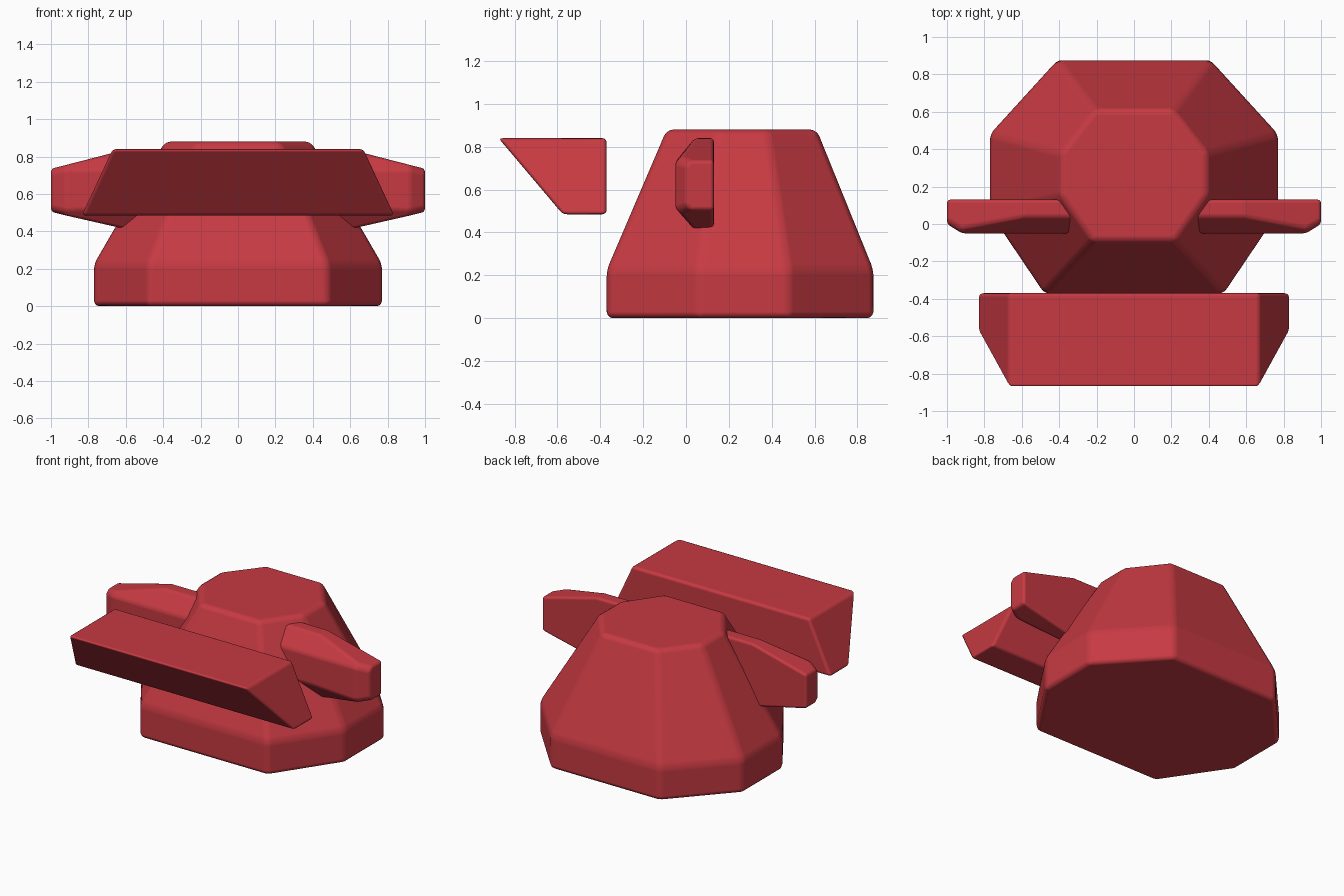
import bpy
import bmesh

cube = bpy.data.objects.get("Cube")
if cube:
    bpy.data.objects.remove(cube, do_unlink=True)

red = bpy.data.materials.new("red")
red.use_nodes = True
RED = (0.57, 0.042, 0.055, 1)
red.diffuse_color = RED
red.node_tree.nodes["Principled BSDF"].inputs["Base Color"].default_value = RED


def loft(name, rings, bevel):
    """Skin a list of equal-length closed rings, cap the ends and round the edges."""
    bm = bmesh.new()
    loops = [[bm.verts.new(p) for p in ring] for ring in rings]
    for a, b in zip(loops, loops[1:]):
        for i in range(len(a)):
            j = (i + 1) % len(a)
            bm.faces.new((a[i], a[j], b[j], b[i]))
    bm.faces.new(loops[0][::-1])
    bm.faces.new(loops[-1])
    bmesh.ops.recalc_face_normals(bm, faces=bm.faces[:])
    mesh = bpy.data.meshes.new(name)
    bm.to_mesh(mesh)
    bm.free()
    mesh.materials.append(red)
    obj = bpy.data.objects.new(name, mesh)
    bpy.context.collection.objects.link(obj)
    bpy.ops.object.select_all(action='DESELECT')
    obj.select_set(True)
    bpy.context.view_layer.objects.active = obj
    bpy.ops.object.shade_smooth()
    mod = obj.modifiers.new("rounded_edges", 'BEVEL')
    mod.width = bevel
    mod.segments = 3
    mod.limit_method = 'ANGLE'
    mod.angle_limit = 0.15
    mod.harden_normals = True
    return obj


def octagon(half, z):
    """Complete a symmetric octagon from its +x half, listed front to back."""
    return [(x, y, z) for x, y in half] + [(-x, y, z) for x, y in reversed(half)]


# Tapered eight-sided body
base = [(0.48, -0.37), (0.77, 0.06), (0.77, 0.48), (0.41, 0.875)]
crown = [(0.22, -0.09), (0.39, 0.15), (0.39, 0.38), (0.21, 0.61)]
loft("body", [octagon(base, 0), octagon(base, 0.225), octagon(crown, 0.88)], 0.03)

# Floating front bar: wedge profile widening towards its lower edge
profile = [(-0.875, 0.84, 0.67), (-0.37, 0.84, 0.67),
           (-0.37, 0.485, 0.835), (-0.575, 0.485, 0.835)]
loft("front_bar", [[(s * w, y, z) for y, z, w in profile] for s in (-1, 1)], 0.02)


# Side fins: flat back, chamfered front, tapering outward
def fin_ring(x, front, ridge, top, bottom, upper, lower):
    return [(x, 0.13, top), (x, ridge, top), (x, front, upper),
            (x, front, lower), (x, ridge, bottom), (x, 0.13, bottom)]


stations = [(0.25, -0.05, 0.04, 0.84, 0.41, 0.73, 0.53),
            (0.59, -0.05, 0.04, 0.84, 0.41, 0.73, 0.53),
            (0.92, -0.05, -0.02, 0.755, 0.485, 0.73, 0.51),
            (1.0, 0.0, 0.025, 0.735, 0.505, 0.71, 0.53)]
for side, sign in (("left", 1), ("right", -1)):
    rings = [[(sign * x, y, z) for x, y, z in fin_ring(*s)] for s in stations]
    loft(side + "_fin", rings, 0.02)
